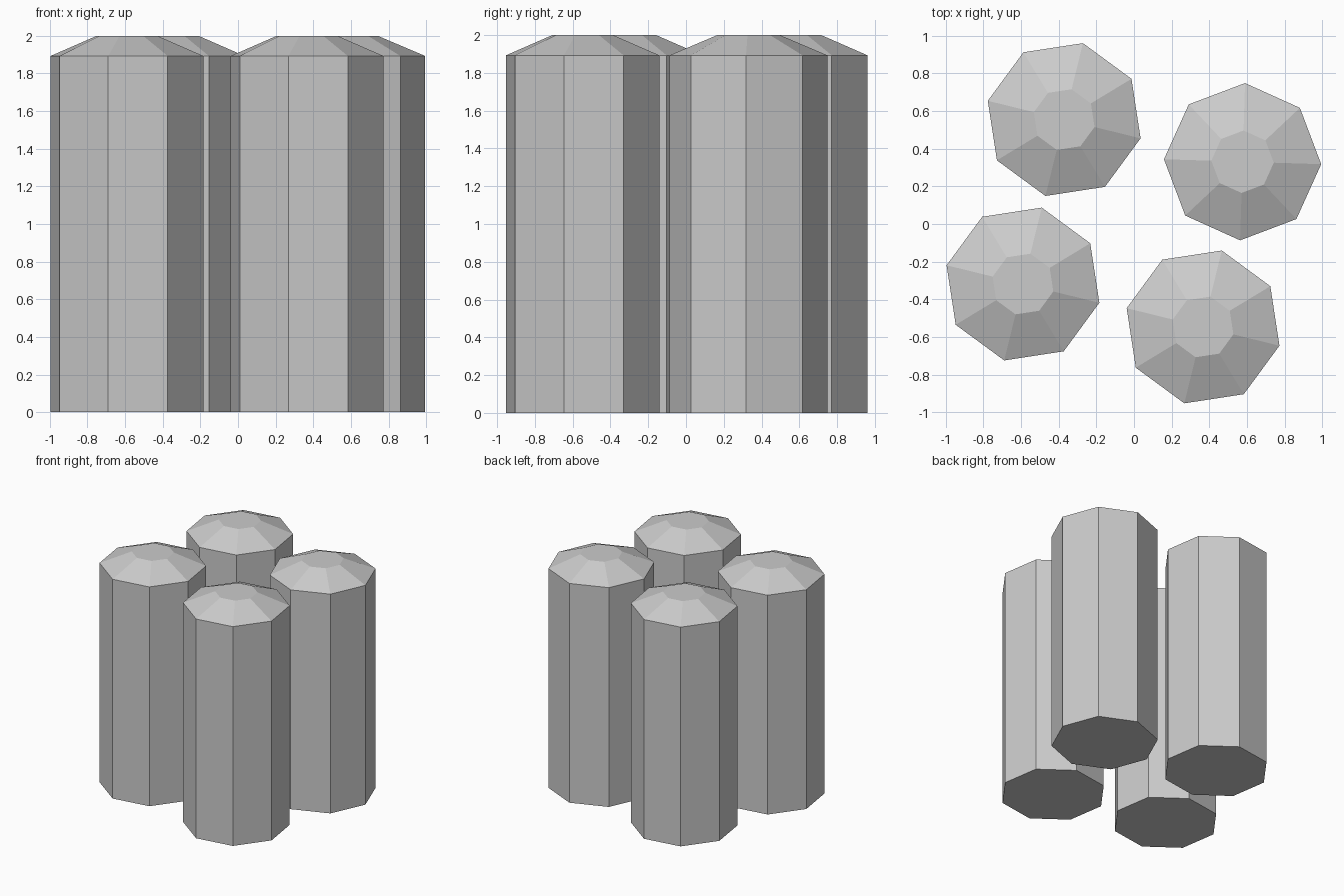
import bpy, bmesh
from math import cos, sin, radians, tau

if "Cube" in bpy.data.objects:
    bpy.data.objects.remove(bpy.data.objects["Cube"])

SIDES = 8
# Column profile: (radius, height) from base to flat top of the bevelled cap
PROFILE = [(0.418, 0.0), (0.418, 1.893), (0.166, 2.0)]


def column(name, x, y, turn):
    """Flat-faced octagonal column with a chamfered cap."""
    bm = bmesh.new()
    rings = []
    for r, z in PROFILE:
        angles = [radians(turn) + tau * i / SIDES for i in range(SIDES)]
        rings.append([bm.verts.new((r * cos(a), r * sin(a), z)) for a in angles])
    for low, high in zip(rings, rings[1:]):
        for i in range(SIDES):
            j = (i + 1) % SIDES
            bm.faces.new((low[i], low[j], high[j], high[i]))
    bm.faces.new(rings[0][::-1])
    bm.faces.new(rings[-1])
    mesh = bpy.data.meshes.new(name)
    bm.to_mesh(mesh)
    bm.free()
    obj = bpy.data.objects.new(name, mesh)
    obj.location = (x, y, 0)
    bpy.context.collection.objects.link(obj)


# Four separate columns; the right-hand back one is turned differently
column("column_back_left", -0.371, 0.555, 31.2)
column("column_back_right", 0.577, 0.331, 43.2)
column("column_front_left", -0.590, -0.319, 31.2)
column("column_front_right", 0.367, -0.547, 31.2)
